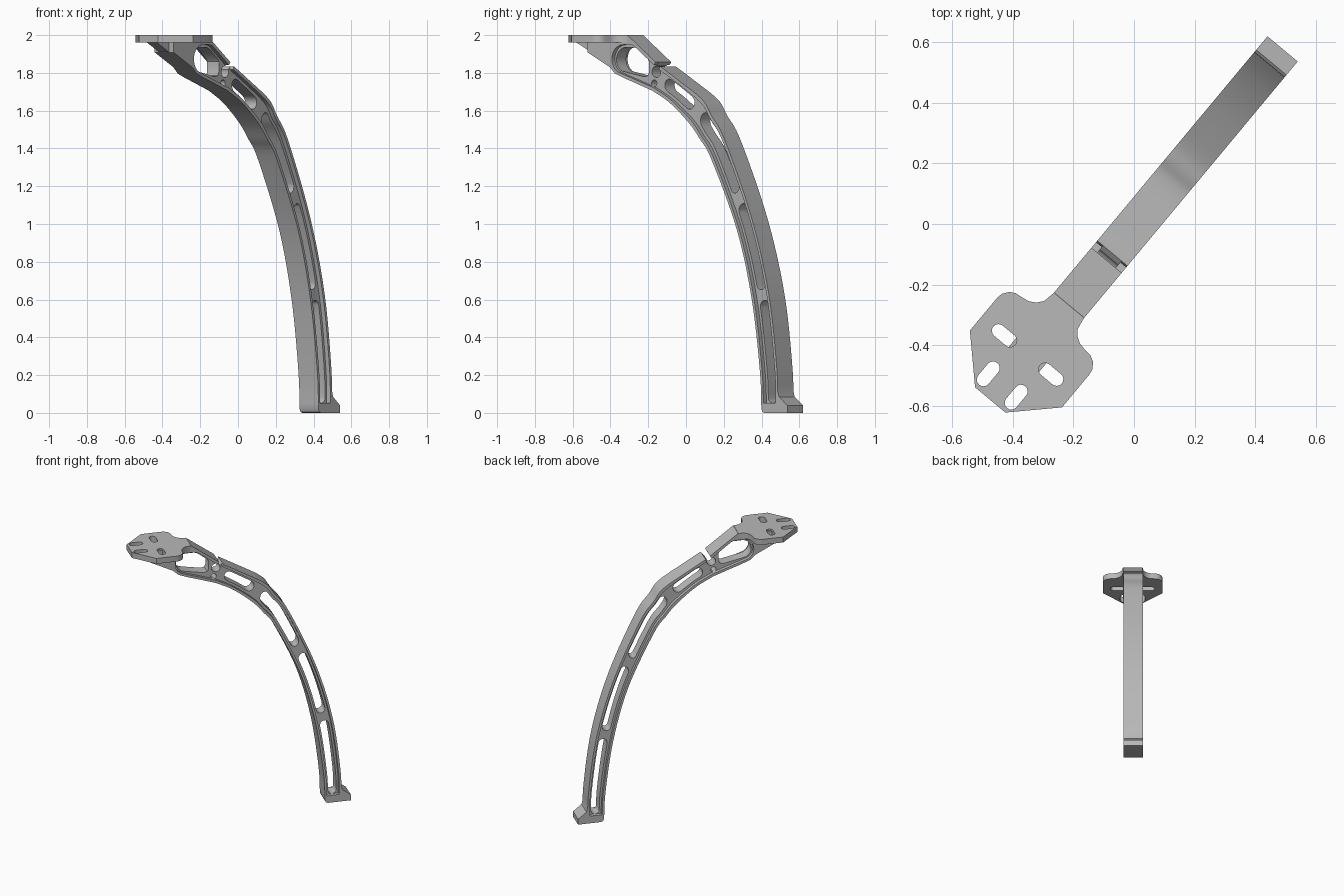
import bpy, bmesh
from math import sin, cos, pi, radians
from mathutils import Matrix, Vector

if "Cube" in bpy.data.objects:
    bpy.data.objects.remove(bpy.data.objects["Cube"])

grey = bpy.data.materials.new("cast_grey")
grey.use_nodes = True
grey.diffuse_color = (0.48, 0.48, 0.48, 1)
grey.node_tree.nodes["Principled BSDF"].inputs["Base Color"].default_value = (0.48, 0.48, 0.48, 1)

# The arm runs diagonally in plan; profiles are drawn in (along, up)
PLAN = Matrix.Rotation(radians(50.2), 4, 'Z') @ Matrix.Translation((0, -0.007, 0))
SIDE = PLAN @ Matrix.Rotation(pi / 2, 4, 'X')


def extrude(name, loops, half, matrix):
    """Fill an outline with holes, extrude it both ways and make it a mesh."""
    cu = bpy.data.curves.new(name + "_profile", 'CURVE')
    cu.dimensions, cu.fill_mode, cu.extrude = '2D', 'BOTH', half
    for loop in loops:
        sp = cu.splines.new('POLY')
        sp.points.add(len(loop) - 1)
        for p, q in zip(sp.points, loop):
            p.co = (q[0], q[1], 0, 1)
        sp.use_cyclic_u = True
    tmp = bpy.data.objects.new(name + "_profile", cu)
    bpy.context.collection.objects.link(tmp)
    dg = bpy.context.evaluated_depsgraph_get()
    me = bpy.data.meshes.new_from_object(tmp.evaluated_get(dg))
    bpy.data.objects.remove(tmp)
    bm = bmesh.new()
    bm.from_mesh(me)
    bmesh.ops.remove_doubles(bm, verts=bm.verts, dist=0.0002)
    bmesh.ops.transform(bm, matrix=matrix, verts=bm.verts)
    bmesh.ops.recalc_face_normals(bm, faces=bm.faces)
    bm.to_mesh(me)
    bm.free()
    me.materials.clear()
    me.materials.append(grey)
    ob = bpy.data.objects.new(name, me)
    bpy.context.collection.objects.link(ob)
    bpy.ops.object.select_all(action='DESELECT')
    ob.select_set(True)
    bpy.context.view_layer.objects.active = ob
    bpy.ops.object.shade_smooth_by_angle(angle=radians(30))
    return ob


# Paired inner and outer points up the arm, from foot to notch
STATIONS = [Vector(r) for r in (
    (.580, 0, .692, 0), (.569, .22, .686, .23), (.513, .60, .630, .63),
    (.41, .97, .513, 1.03), (.236, 1.34, .33, 1.44), (.155, 1.45, .235, 1.575),
    (.08, 1.535, .17, 1.66), (-.05, 1.64, 0, 1.765), (-.17, 1.705, -.12, 1.835))]
LAST = len(STATIONS) - 1


def at(s, t):
    """Point at station s, from the inner edge (t=0) to the outer edge (t=1)."""
    i = max(0, min(int(s), LAST - 1))
    f = s - i
    b, c = STATIONS[i], STATIONS[i + 1]
    a = STATIONS[i - 1] if i else 2 * b - c
    d = STATIONS[i + 2] if i + 2 <= LAST else 2 * c - b
    p = b + (c - a) * (f / 2) + (2 * a - 5 * b + 4 * c - d) * (f * f / 2) \
        + (3 * b - a - 3 * c + d) * (f ** 3 / 2)
    return Vector((p[0], p[1])).lerp(Vector((p[2], p[3])), t)


def rail(s0, s1, t):
    n = max(2, int(abs(s1 - s0) * 7))
    return [at(s0 + (s1 - s0) * k / n, t) for k in range(n + 1)]


def arc(cx, cy, r, a0, a1, n=14):
    angles = [radians(a0 + (a1 - a0) * k / n) for k in range(n + 1)]
    return [(cx + r * cos(a), cy + r * sin(a)) for a in angles]


def window(s0, s1, lo=0.25, hi=0.75):
    """Curved slot with round ends that follows the arm."""
    def cap(s, sign):
        speed = (at(s, .5) - at(s - sign * .05, .5)).length / .05
        rs = (at(s, hi) - at(s, lo)).length / 2 / speed
        mid, half = (lo + hi) / 2, (hi - lo) / 2
        pts = [at(s + sign * rs * (sin(a) - 1), mid - sign * half * cos(a))
               for a in (pi * k / 8 for k in range(9))]
        return pts, s - sign * rs
    top, a = cap(s1, 1)
    bottom, b = cap(s0, -1)
    return rail(b, a, lo)[1:-1] + top + rail(a, b, hi)[1:-1] + bottom


# Outline from the notch, down the outside, round the foot, up to the plate
outline = (rail(LAST, .55, 1)
           + [(.70, .085), (.758, .04), (.758, 0), (.60, 0), (.586, .006)]
           + rail(.1, LAST, 0)
           + [(-.30, 1.75), (-.366, 1.772), (-.43, 1.797), (-.465, 1.83),
              (-.62, 1.909), (-.62, 1.99), (-.36, 1.99), (-.343, 1.9995),
              (-.15, 1.857)])

# Full-width rim, open at the notch
pocket = ([(-.162, 1.841), (-.30, 1.945), (-.33, 1.95)]
          + arc(-.375, 1.873, .076, 90, 245)
          + rail(LAST, .25, .13) + rail(.25, LAST, .87))
extrude("arm_rim", [outline + pocket], .065, SIDE)

# Thinner web with windows, relief notch and pin hole
upper_window = arc(-.375, 1.87, .065, 90, 250) + [
    (-.25, 1.78), (-.225, 1.785), (-.215, 1.805), (-.215, 1.86),
    (-.225, 1.875), (-.29, 1.925), (-.315, 1.935)]
windows = [window(*s) for s in ((.25, 1.95), (2.1, 3.25), (3.4, 5.75), (6.25, 7.65))]
pin_hole = arc(-.18, 1.745, .018, 0, 345, 23)
relief = arc(-.165, 1.806, .03, 83, 383, 20)
extrude("arm_web", [outline + relief, upper_window, pin_hole] + windows, .04, SIDE)

# Narrow gusset between the plate's front slots
extrude("plate_gusset", [[(-.60, 1.90), (-.72, 1.96), (-.72, 1.985), (-.60, 1.985)]],
        .034, SIDE)


def slot(x, y, along):
    a = 0 if along else 90
    dx, dy = (.025, 0) if along else (0, .025)
    return (arc(x + dx, y + dy, .022, a - 90, a + 90, 8)
            + arc(x - dx, y - dy, .022, a + 90, a + 270, 8))


# Mounting plate with four slots, mirrored about the arm
half_plate = [(-.75, .065), (-.617, .198), (-.475, .198), (-.455, .194),
              (-.436, .18), (-.425, .16), (-.422, .13), (-.417, .108),
              (-.405, .088), (-.385, .072), (-.345, .065)]
plate = half_plate + [(x, -y) for x, y in reversed(half_plate)]
slots = [slot(x, side * y, along) for side in (1, -1)
         for x, y, along in ((-.557, .1, False), (-.688, .06, True))]
extrude("mounting_plate", [plate] + slots, .02, PLAN @ Matrix.Translation((0, 0, 1.98)))
